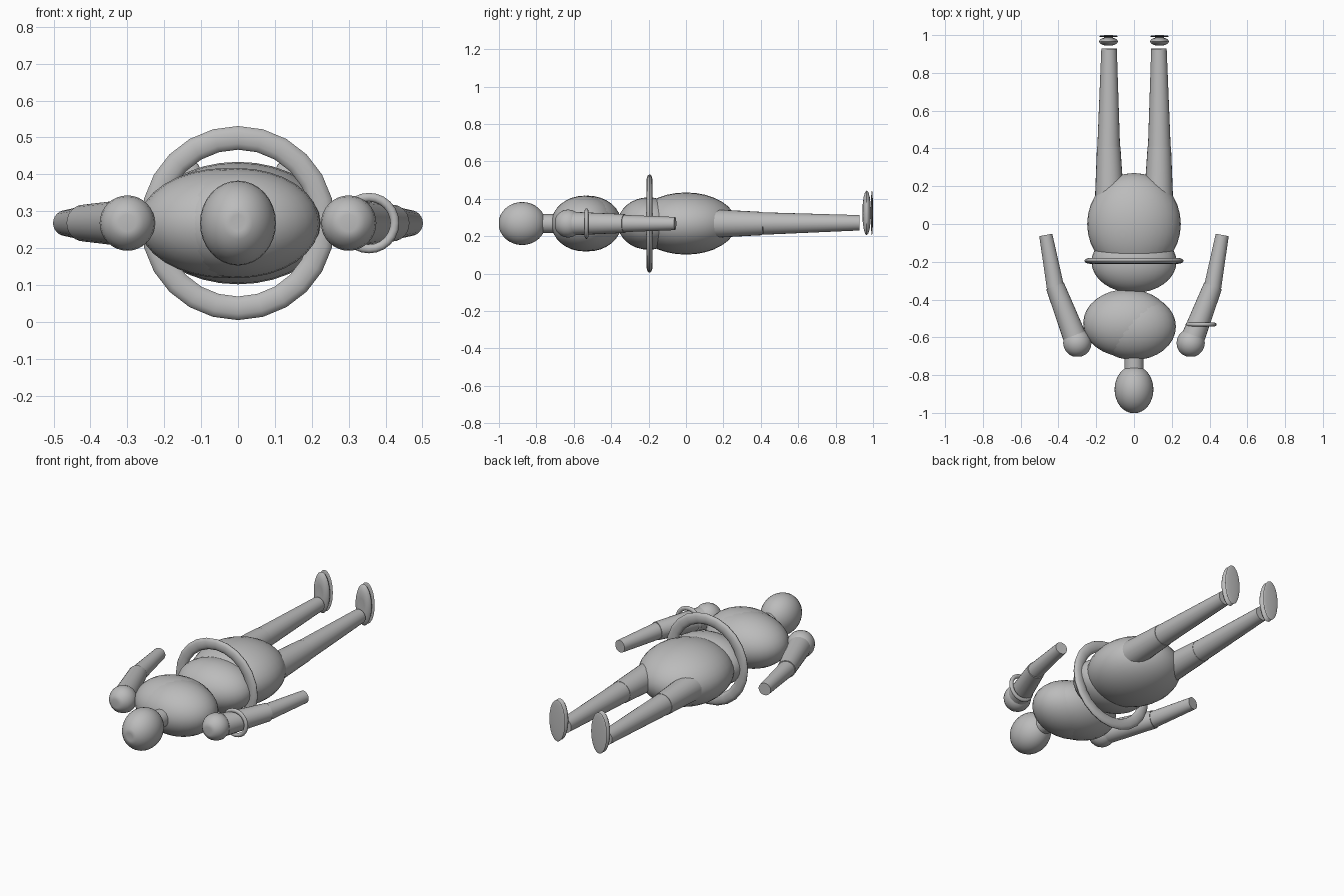
import bpy, bmesh, math
from mathutils import Vector, Matrix

cube = bpy.data.objects.get("Cube")
if cube:
    bpy.data.objects.remove(cube, do_unlink=True)

MID = 0.268  # height of the body axis

grey = bpy.data.materials.new("plain_grey")
grey.use_nodes = True
grey.diffuse_color = (0.5, 0.5, 0.5, 1)
grey.node_tree.nodes["Principled BSDF"].inputs["Base Color"].default_value = (0.5, 0.5, 0.5, 1)


def finish(name, bm):
    """Turn a bmesh into a smooth shaded object."""
    bmesh.ops.recalc_face_normals(bm, faces=bm.faces)
    mesh = bpy.data.meshes.new(name)
    bm.to_mesh(mesh)
    bm.free()
    mesh.materials.append(grey)
    obj = bpy.data.objects.new(name, mesh)
    bpy.context.collection.objects.link(obj)
    bpy.ops.object.select_all(action='DESELECT')
    obj.select_set(True)
    bpy.context.view_layer.objects.active = obj
    bpy.ops.object.shade_smooth_by_angle(angle=math.radians(50))
    return obj


def ellipsoid(name, centre, radii, rings=16, dimple=0.0):
    """Ellipsoid with poles along y; the front pole can be pushed in."""
    bm = bmesh.new()
    bmesh.ops.create_uvsphere(bm, u_segments=32, v_segments=rings, radius=1)
    bmesh.ops.rotate(bm, verts=bm.verts, matrix=Matrix.Rotation(math.pi / 2, 3, 'X'))
    min(bm.verts, key=lambda v: v.co.y).co.y += dimple
    bmesh.ops.scale(bm, verts=bm.verts, vec=radii)
    bmesh.ops.translate(bm, verts=bm.verts, vec=centre)
    return finish(name, bm)


def limb(name, start, end, r_start, r_end):
    """Tapered cylinder between two points."""
    a, b = Vector(start), Vector(end)
    bm = bmesh.new()
    bmesh.ops.create_cone(bm, cap_ends=True, segments=24, radius1=r_start,
                          radius2=r_end, depth=(b - a).length)
    turn = (b - a).to_track_quat('Z', 'Y').to_matrix().to_4x4()
    bmesh.ops.transform(bm, verts=bm.verts, matrix=Matrix.Translation((a + b) / 2) @ turn)
    return finish(name, bm)


def ring(name, centre, major, minor, half_width):
    """Torus around the y axis with an elliptical section."""
    bm = bmesh.new()
    n, m = 24, 12
    loops = []
    for i in range(n):
        a = 2 * math.pi * i / n
        loop = []
        for j in range(m):
            b = 2 * math.pi * j / m
            r = major + minor * math.cos(b)
            p = Vector((r * math.sin(a), half_width * math.sin(b), r * math.cos(a)))
            loop.append(bm.verts.new(p + Vector(centre)))
        loops.append(loop)
    for i in range(n):
        p, q = loops[i], loops[(i + 1) % n]
        for j in range(m):
            k = (j + 1) % m
            bm.faces.new((p[j], q[j], q[k], p[k]))
    return finish(name, bm)


# Head and torso
ellipsoid("head", (0, -0.876, MID), (0.103, 0.126, 0.115), dimple=0.1)
limb("neck", (0, -0.78, MID), (0, -0.66, MID), 0.05, 0.05)
ellipsoid("chest", (-0.034, -0.525, MID), (0.235, 0.18, 0.149))
ellipsoid("chest_overlap", (0, -0.543, MID), (0.222, 0.177, 0.149))
ellipsoid("waist", (0, -0.2, MID), (0.225, 0.165, 0.14))
ellipsoid("pelvis", (0, 0, MID), (0.248, 0.27, 0.166))
ring("belt_ring", (0, -0.195, MID), 0.231, 0.032, 0.016)

# Paired limbs
for side, s in (("left", 1), ("right", -1)):
    ellipsoid(side + "_shoulder", (s * 0.3, -0.63, MID), (0.075, 0.075, 0.075),
              rings=10, dimple=0.16)
    limb(side + "_upper_arm", (s * 0.317, -0.59, MID), (s * 0.418, -0.328, MID), 0.062, 0.05)
    limb(side + "_forearm", (s * 0.416, -0.335, MID), (s * 0.467, -0.058, MID), 0.046, 0.035)
    limb(side + "_thigh", (s * 0.13, 0.13, MID), (s * 0.134, 0.41, MID), 0.077, 0.062)
    limb(side + "_shin", (s * 0.134, 0.41, MID), (s * 0.132, 0.928, MID + 0.004), 0.06, 0.041)
    ellipsoid(side + "_foot", (s * 0.135, 0.966, 0.325), (0.05, 0.023, 0.12),
              rings=8, dimple=0.5)
    ellipsoid(side + "_sole", (s * 0.135, 0.994, 0.325), (0.051, 0.006, 0.12))

# Arm band on the left arm
ring("arm_band", (0.355, -0.532, MID), 0.07, 0.012, 0.01)
